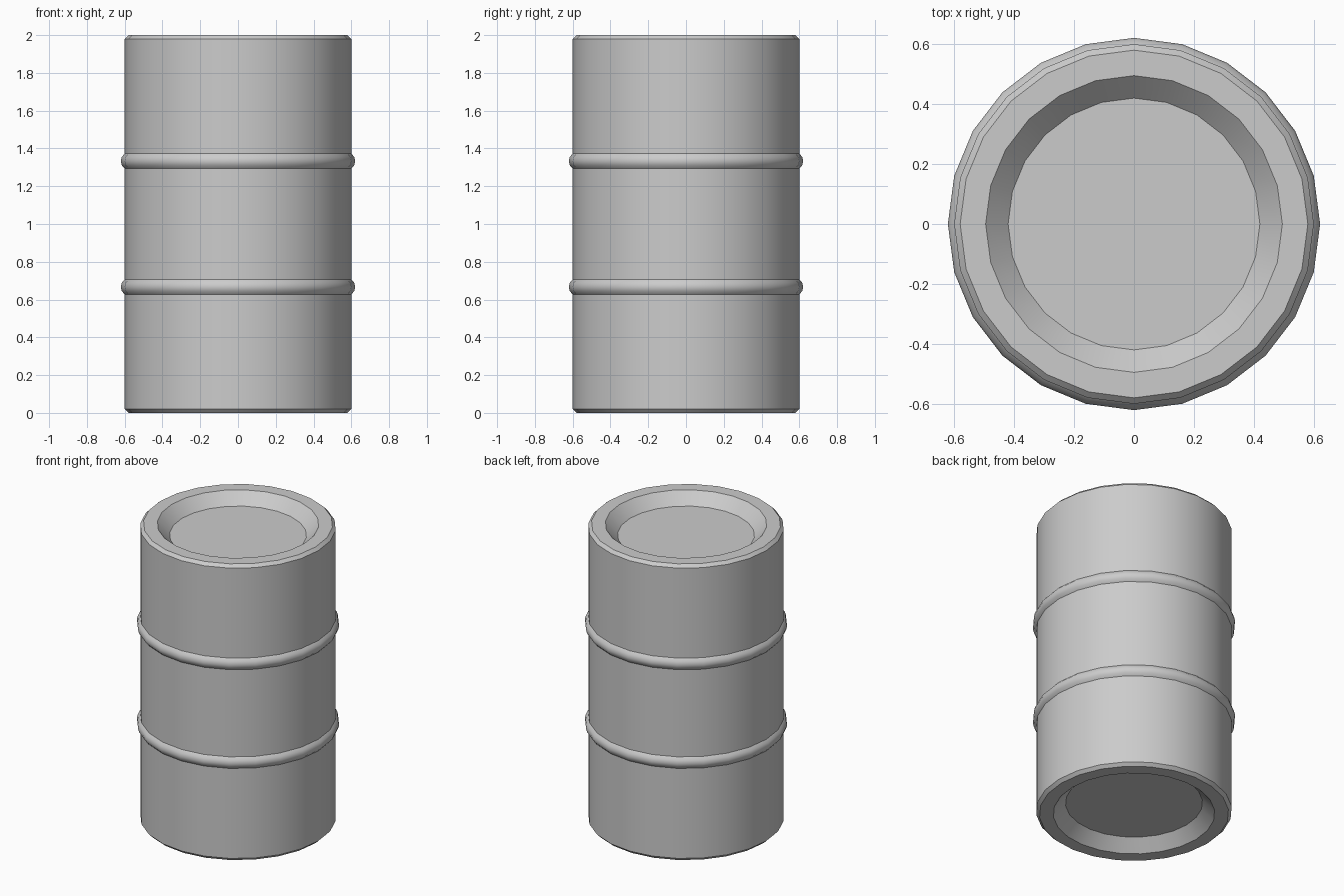
import bpy
import bmesh
import math
from mathutils import Matrix, Vector

if "Cube" in bpy.data.objects:
    bpy.data.objects.remove(bpy.data.objects["Cube"], do_unlink=True)

SIDES = 24
RADIUS = 0.6
HEIGHT = 2.0

# Painted steel
steel = bpy.data.materials.new("grey_steel")
steel.use_nodes = True
grey = (0.6, 0.6, 0.6, 1)
steel.diffuse_color = grey
steel.node_tree.nodes["Principled BSDF"].inputs["Base Color"].default_value = grey


def hoop(z, half=0.039, bulge=0.021, steps=4):
    """Circular-arc profile of one rolled hoop, listed from bottom to top."""
    arc_radius = (half ** 2 + bulge ** 2) / (2 * bulge)
    spread = math.asin(half / arc_radius)
    points = []
    for i in range(steps + 1):
        a = spread * (2 * i / steps - 1)
        points.append((RADIUS + bulge - arc_radius * (1 - math.cos(a)),
                       z + arc_radius * math.sin(a)))
    return points


def lathe(name, profile):
    """Spin a (radius, z) profile that starts and ends on the axis."""
    bm = bmesh.new()
    verts = [bm.verts.new((0, r, z)) for r, z in profile]
    edges = [bm.edges.new(pair) for pair in zip(verts, verts[1:])]
    bmesh.ops.spin(bm, geom=verts + edges, cent=(0, 0, 0), axis=(0, 0, 1),
                   angle=math.tau, steps=SIDES, use_merge=True)
    bmesh.ops.remove_doubles(bm, verts=bm.verts[:], dist=0.0001)
    bmesh.ops.recalc_face_normals(bm, faces=bm.faces[:])
    mesh = bpy.data.meshes.new(name)
    bm.to_mesh(mesh)
    bm.free()
    mesh.materials.append(steel)
    obj = bpy.data.objects.new(name, mesh)
    bpy.context.collection.objects.link(obj)
    return obj


# Recessed end with a flat rim and chamfered edge, as (radius, depth)
end = [(0, 0.075), (0.42, 0.075), (0.495, 0), (0.58, 0), (RADIUS, 0.02)]

# Full outline: bottom end, two hoops, mirrored top end
outline = end + hoop(HEIGHT / 3) + hoop(HEIGHT * 2 / 3)
outline += [(r, HEIGHT - z) for r, z in reversed(end)]
barrel = lathe("barrel_body", outline)

bpy.ops.object.select_all(action="DESELECT")
barrel.select_set(True)
bpy.context.view_layer.objects.active = barrel
bpy.ops.object.shade_smooth_by_angle(angle=math.radians(32))
